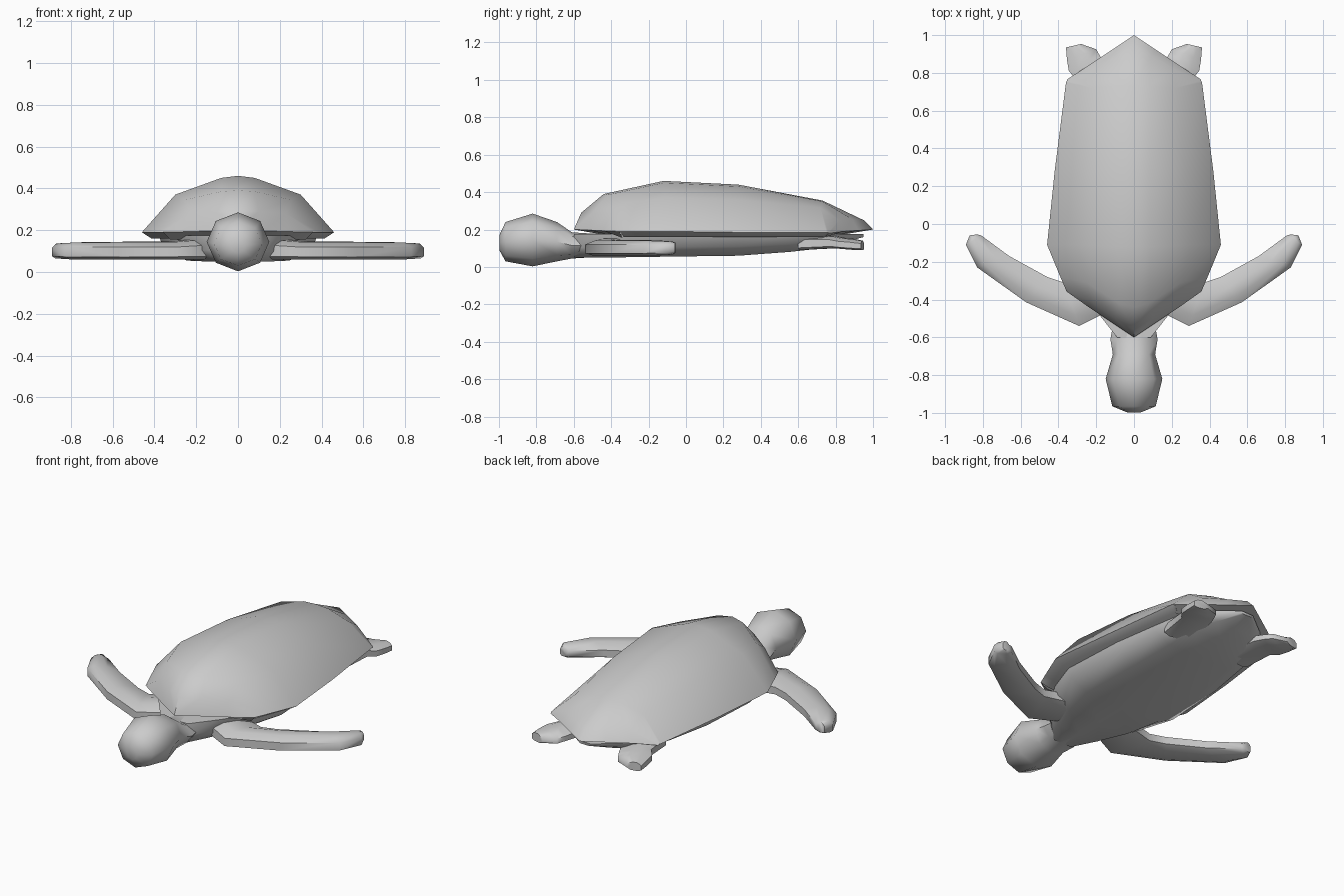
import bpy, bmesh, math

if "Cube" in bpy.data.objects:
    bpy.data.objects.remove(bpy.data.objects["Cube"])

grey = bpy.data.materials.new("plain grey")
grey.diffuse_color = (0.6, 0.6, 0.6, 1)
grey.use_nodes = True
grey.node_tree.nodes["Principled BSDF"].inputs["Base Color"].default_value = grey.diffuse_color


def loft(name, rings, closed=True, caps=True, mirror=False, angle=60):
    """Skin a list of equal-length point rings."""
    bm = bmesh.new()
    rows = [[bm.verts.new(p) for p in r] for r in rings]
    n = len(rows[0])
    for a, b in zip(rows, rows[1:]):
        for i in range(n if closed else n - 1):
            j = (i + 1) % n
            bm.faces.new((a[i], a[j], b[j], b[i]))
    if caps:
        bm.faces.new(rows[0][::-1])
        bm.faces.new(rows[-1])
    bmesh.ops.remove_doubles(bm, verts=bm.verts, dist=0.0005)
    if mirror:
        geom = bm.verts[:] + bm.edges[:] + bm.faces[:]
        bmesh.ops.mirror(bm, geom=geom, axis='X', merge_dist=0.0005)
    bmesh.ops.recalc_face_normals(bm, faces=bm.faces)
    me = bpy.data.meshes.new(name)
    bm.to_mesh(me)
    bm.free()
    ob = bpy.data.objects.new(name, me)
    bpy.context.collection.objects.link(ob)
    me.materials.append(grey)
    bpy.context.view_layer.objects.active = ob
    ob.select_set(True)
    bpy.ops.object.shade_smooth_by_angle(angle=math.radians(angle))
    ob.select_set(False)
    return ob


# Shell: half rings from spine to rim, then tucked underneath
shell = [
    [(0, -.6, .2), (.12, -.52, .197), (.24, -.44, .193), (.36, -.355, .19)],
    [(0, -.56, .29), (.1, -.50, .29), (.23, -.41, .28), (.36, -.35, .19)],
    [(0, -.44, .39), (.08, -.42, .385), (.25, -.31, .345), (.39, -.28, .19)],
    [(0, -.12, .46), (.08, -.12, .45), (.3, -.11, .37), (.46, -.11, .19)],
    [(0, .28, .44), (.08, .28, .43), (.27, .28, .36), (.42, .28, .185)],
    [(0, .73, .355), (.08, .73, .35), (.22, .72, .315), (.36, .75, .185)],
    [(0, .95, .25), (.09, .89, .255), (.21, .82, .25), (.355, .76, .185)],
    [(0, 1, .2), (.12, .92, .195), (.24, .84, .19), (.355, .765, .18)],
]
shell = [r + [(.9 * r[3][0], .2 + .96 * (r[3][1] - .2), .16), (0, r[3][1] * .96, .15)]
         for r in shell]
loft("shell", shell, closed=False, caps=False, mirror=True)
# Underside of the pointed shell ends
for name, r, y in (("shell_front_underside", shell[0], -.34), ("shell_back_underside", shell[-1], .73)):
    loft(name, [r[:4], [(x * .9, y, .155) for x, _, _ in r[:4]]], False, False, True)

# Belly: y, half width, bottom height
belly = [(-.6, .09, .05), (-.46, .2, .05), (-.3, .31, .052), (-.1, .38, .055),
         (.28, .36, .06), (.55, .32, .08), (.73, .29, .10), (.84, .18, .13), (.95, .04, .16)]
rings = []
for y, w, z in belly:
    half = [(w * .65, z), (w * .93, z + (.17 - z) * .45), (w, .175)]
    rings.append([(0, y, z)] + [(x, y, h) for x, h in half]
                 + [(-x, y, h) for x, h in half[::-1]])
loft("belly", rings)

# Head and neck: y, half width, bottom, top
head = [(-.998, .035, .09, .17), (-.965, .115, .03, .24), (-.82, .15, .003, .285),
        (-.69, .112, .03, .24), (-.61, .125, .045, .185), (-.53, .11, .05, .18),
        (-.36, .1, .06, .175)]
loft("head_and_neck", [
    [(w * math.sin(k * math.pi / 4), y, (a + b) / 2 + (b - a) / 2 * math.cos(k * math.pi / 4))
     for k in range(8)] for y, w, a, b in head])


# Flippers: hexagonal sections between a leading and a trailing edge point
def flipper(name, stations):
    rings = []
    for (lx, ly), (tx, ty), lo, hi in stations:
        def at(f, h):
            return (lx + (tx - lx) * f, ly + (ty - ly) * f, lo + (hi - lo) * h)
        rings.append([at(0, .15), at(0, .7), at(.25, .97), at(.6, 1), at(1, .7),
                      at(1, .2), at(.75, 0), at(.2, 0)])
    for side, s in (("right", 1), ("left", -1)):
        loft(f"{name}_{side}", [[(s * x, y, z) for x, y, z in r] for r in rings])


flipper("front_flipper", [
    ((.08, -.42), (.15, -.25), .06, .17),
    ((.18, -.485), (.25, -.28), .06, .155),
    ((.29, -.54), (.37, -.31), .06, .145),
    ((.57, -.415), (.46, -.28), .06, .145),
    ((.83, -.23), (.66, -.17), .06, .143),
    ((.89, -.11), (.81, -.06), .065, .138),
    ((.87, -.06), (.83, -.055), .075, .13)])
flipper("rear_flipper", [
    ((.29, .6), (.12, .62), .09, .17),
    ((.31, .77), (.15, .82), .1, .165),
    ((.345, .81), (.175, .88), .097, .155),
    ((.355, .87), (.2, .925), .092, .15),
    ((.36, .935), (.28, .953), .09, .14)])
